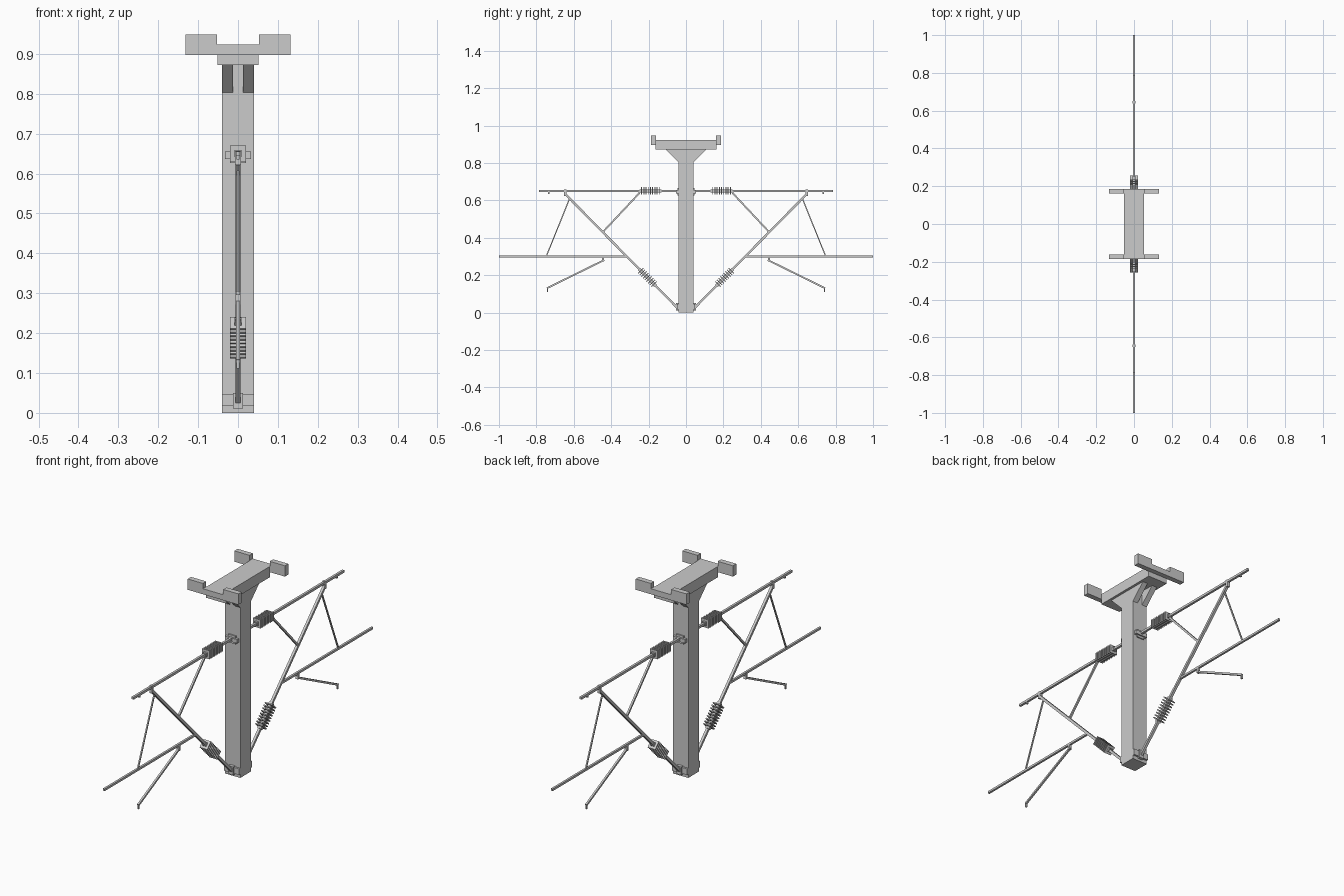
import bpy, bmesh
from mathutils import Vector

if "Cube" in bpy.data.objects:
    bpy.data.objects.remove(bpy.data.objects["Cube"])


def add_mesh(name, bm):
    bmesh.ops.recalc_face_normals(bm, faces=bm.faces[:])
    me = bpy.data.meshes.new(name)
    bm.to_mesh(me)
    bm.free()
    ob = bpy.data.objects.new(name, me)
    bpy.context.collection.objects.link(ob)
    return ob


def prism(bm, pts, origin, u, v, extrude):
    """Extrude a 2D outline laid out on axes u, v."""
    vs = [bm.verts.new(origin + u * a + v * b) for a, b in pts]
    face = bm.faces.new(vs)
    res = bmesh.ops.extrude_face_region(bm, geom=[face])
    new = [g for g in res["geom"] if isinstance(g, bmesh.types.BMVert)]
    bmesh.ops.translate(bm, verts=new, vec=extrude)


X, Y, Z = Vector((1, 0, 0)), Vector((0, 1, 0)), Vector((0, 0, 1))


def box(bm, x0, x1, y0, y1, z0, z1):
    prism(bm, [(x0, y0), (x1, y0), (x1, y1), (x0, y1)], Z * z0, X, Y, Z * (z1 - z0))


def bar(bm, a, b, w, wx=None):
    """Square bar between two (y, z) points in the x = 0 plane."""
    p, q = Vector((0, *a)), Vector((0, *b))
    side = (q - p).normalized().cross(X)
    h, k = w / 2, (wx or w) / 2
    prism(bm, [(-k, -h), (k, -h), (k, h), (-k, h)], p, X, side, q - p)


def insulator(name, a, b, count=9):
    bm = bmesh.new()
    p, q = Vector(a), Vector(b)
    d = (q - p).normalized()
    bar(bm, p - d * 0.012, q + d * 0.012, 0.018)
    for i in range(count):
        c = p.lerp(q, i / (count - 1))
        bar(bm, c - d * 0.0025, c + d * 0.0025, 0.040)
    add_mesh(name, bm)


# post
bm = bmesh.new()
box(bm, -0.04, 0.04, -0.04, 0.04, 0, 0.875)
add_mesh("post", bm)

# head beam
bm = bmesh.new()
box(bm, -0.052, 0.052, -0.163, 0.163, 0.872, 0.923)
add_mesh("head_beam", bm)

for s, side in ((-1, "front"), (1, "back")):
    # U-shaped end plate of the head
    bm = bmesh.new()
    prism(bm, [(-0.132, 0.897), (0.132, 0.897), (0.132, 0.948), (0.053, 0.948),
               (0.053, 0.923), (-0.053, 0.923), (-0.053, 0.948), (-0.132, 0.948)],
          Y * s * 0.161, X, Z, Y * s * 0.025)
    add_mesh(side + "_end_plate", bm)

    # twin gussets below the head
    bm = bmesh.new()
    for x in (-0.04, 0.013):
        prism(bm, [(s * 0.04, 0.803), (s * 0.11, 0.873), (s * 0.04, 0.873)],
              X * x, Y, Z, X * 0.027)
    add_mesh(side + "_gussets", bm)

    # brackets on the post
    bm = bmesh.new()
    box(bm, -0.02, 0.02, s * 0.038, s * 0.046, 0.627, 0.665)
    box(bm, -0.032, 0.032, s * 0.038, s * 0.053, 0.637, 0.655)
    add_mesh(side + "_upper_bracket", bm)
    bm = bmesh.new()
    box(bm, -0.04, 0.04, s * 0.038, s * 0.049, 0.017, 0.046)
    box(bm, -0.013, 0.013, s * 0.038, s * 0.054, 0.011, 0.05)
    add_mesh(side + "_lower_bracket", bm)

    # main tubes
    for name, a, b, w in (
            ("top_tube", (0.045, 0.65), (0.785, 0.65), 0.011),
            ("diagonal_tube", (0.043, 0.022), (0.645, 0.633), 0.012),
            ("brace_tube", (0.25, 0.638), (0.445, 0.43), 0.009),
            ("registration_tube", (0.318, 0.30), (1.0, 0.30), 0.010),
            ("hanger_wire", (0.624, 0.605), (0.746, 0.303), 0.006)):
        bm = bmesh.new()
        bar(bm, (s * a[0], a[1]), (s * b[0], b[1]), w)
        add_mesh(side + "_" + name, bm)

    # clamps joining tubes
    bm = bmesh.new()
    bar(bm, (s * 0.645, 0.622), (s * 0.645, 0.657), 0.012, 0.014)
    bar(bm, (s * 0.25, 0.633), (s * 0.25, 0.655), 0.009)
    bar(bm, (s * 0.735, 0.635), (s * 0.735, 0.65), 0.008)
    add_mesh(side + "_clamps", bm)

    # steady arm with drop link and wire clip
    bm = bmesh.new()
    bar(bm, (s * 0.443, 0.303), (s * 0.443, 0.272), 0.010, 0.012)
    bar(bm, (s * 0.437, 0.281), (s * 0.744, 0.130), 0.009)
    bar(bm, (s * 0.741, 0.135), (s * 0.741, 0.111), 0.007)
    add_mesh(side + "_steady_arm", bm)

    # ribbed insulators
    insulator(side + "_upper_insulator", (s * 0.143, 0.65), (s * 0.237, 0.65))
    insulator(side + "_lower_insulator", (s * 0.171, 0.152), (s * 0.242, 0.224))
